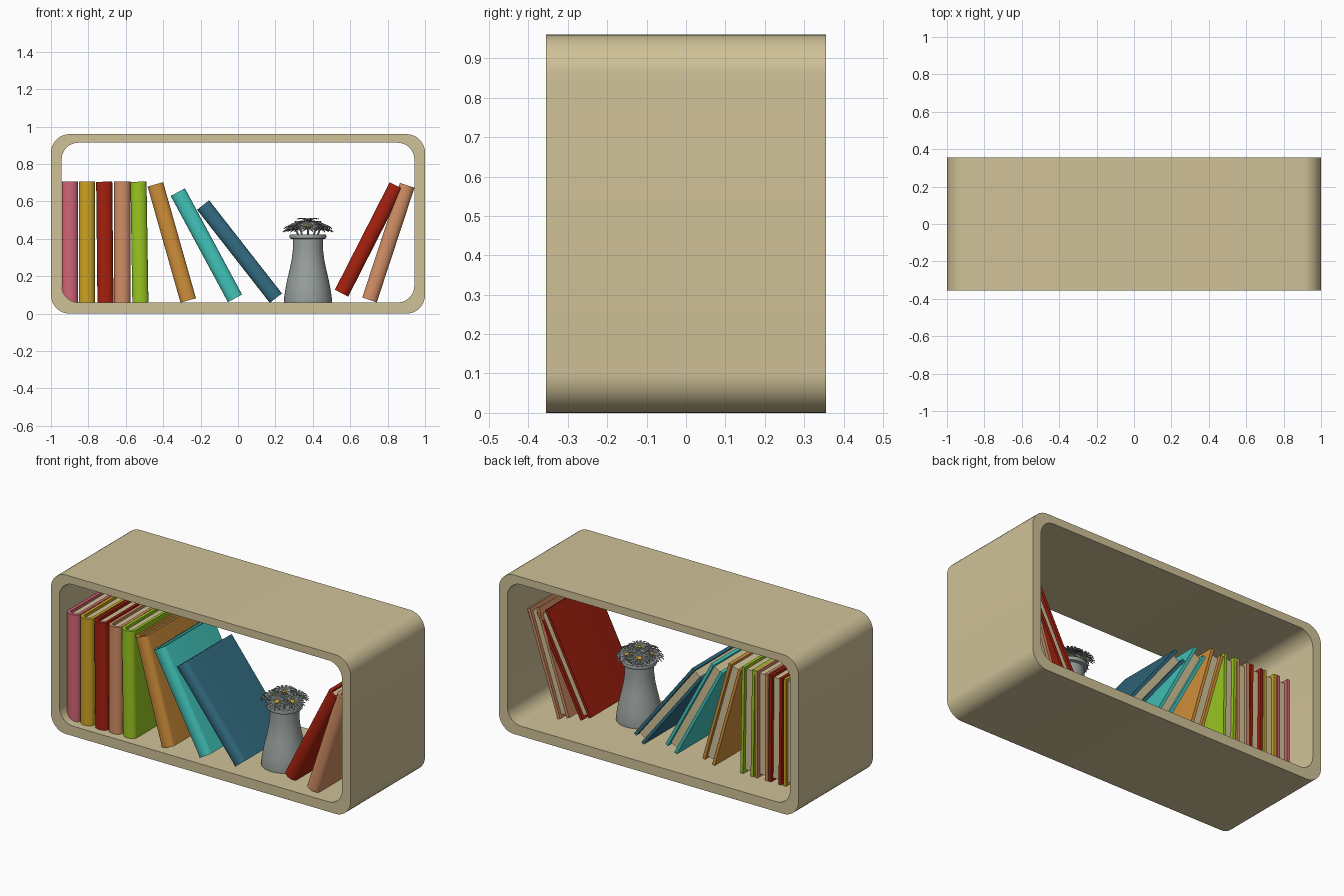
import bpy, bmesh, math, random
from mathutils import Matrix, Vector

if "Cube" in bpy.data.objects:
    bpy.data.objects.remove(bpy.data.objects["Cube"])

random.seed(4)


def material(name, r, g, b):
    m = bpy.data.materials.new(name)
    lin = [(c / 255 / 12.92) if c < 11 else ((c / 255 + 0.055) / 1.055) ** 2.4 for c in (r, g, b)]
    m.diffuse_color = (*lin, 1)
    m.use_nodes = True
    m.node_tree.nodes["Principled BSDF"].inputs["Base Color"].default_value = m.diffuse_color
    return m


MAT = {
    "beige": material("beige", 208, 194, 152),
    "pink": material("pink", 208, 102, 118),
    "mustard": material("mustard", 204, 163, 34),
    "red": material("dark red", 164, 32, 14),
    "tan": material("tan", 209, 142, 100),
    "green": material("green", 153, 198, 32),
    "orange": material("orange", 208, 143, 58),
    "teal": material("teal", 66, 196, 186),
    "blue": material("blue", 50, 108, 130),
    "grey": material("grey", 152, 160, 156),
}


def finish(name, bm, mats, angle=35):
    bmesh.ops.recalc_face_normals(bm, faces=bm.faces)
    me = bpy.data.meshes.new(name)
    bm.to_mesh(me)
    bm.free()
    for m in mats:
        me.materials.append(MAT[m])
    ob = bpy.data.objects.new(name, me)
    bpy.context.collection.objects.link(ob)
    bpy.ops.object.select_all(action='DESELECT')
    ob.select_set(True)
    bpy.context.view_layer.objects.active = ob
    bpy.ops.object.shade_smooth_by_angle(angle=math.radians(angle))
    return ob


def rounded_rect(x0, x1, z0, z1, r, seg=10):
    pts = []
    corners = [(x1 - r, z1 - r), (x0 + r, z1 - r), (x0 + r, z0 + r), (x1 - r, z0 + r)]
    for k, (cx, cz) in enumerate(corners):
        for i in range(seg + 1):
            a = math.pi / 2 * (k + i / seg)
            pts.append((cx + r * math.cos(a), cz + r * math.sin(a)))
    return pts


# Shelf: rounded rectangular tube, open front and back
bm = bmesh.new()
rings = []
for outline in (rounded_rect(-1, 1, 0, 0.96, 0.1), rounded_rect(-0.943, 0.943, 0.06, 0.914, 0.09)):
    for y in (-0.355, 0.355):
        rings.append([bm.verts.new((x, y, z)) for x, z in outline])
of, ob_, inf, inb = rings
for a, b in ((of, ob_), (inb, inf), (inf, of), (ob_, inb)):
    for i in range(len(a)):
        j = (i + 1) % len(a)
        bm.faces.new((a[i], a[j], b[j], b[i]))
finish("shelf", bm, ["beige"])


def prism(bm, left, right, z0, z1, mat):
    """Extrude the strip between two matching point rows up from z0 to z1."""
    rows = [[bm.verts.new((x, y, z)) for x, y in row] for z in (z0, z1) for row in (left, right)]
    lo_l, lo_r, hi_l, hi_r = rows
    faces = []
    for i in range(len(left) - 1):
        for a, b in ((lo_l, lo_r), (hi_l, hi_r), (lo_l, hi_l), (lo_r, hi_r)):
            faces.append(bm.faces.new((a[i], a[i + 1], b[i + 1], b[i])))
    for i in (0, -1):
        faces.append(bm.faces.new((lo_l[i], lo_r[i], hi_r[i], hi_l[i])))
    for f in faces:
        f.material_index = mat


def u_shape(hw, y_front, y_back, bulge, seg=12):
    arc = [(-hw * math.cos(math.pi * i / seg), y_front + bulge - bulge * math.sin(math.pi * i / seg))
           for i in range(seg + 1)]
    return [(-hw, y_back)] + arc + [(hw, y_back)]


def book(name, colour, x, z, tilt=0, w=0.086, h=0.645, d=0.475, y=-0.0725):
    t = 0.018
    bm = bmesh.new()
    # cover wraps round the curved spine
    outer = u_shape(w / 2, -d / 2, d / 2, 0.03)
    inner = u_shape(w / 2 - t, -d / 2 + t, d / 2, 0.022)
    prism(bm, outer, inner, -h / 2, h / 2, 0)
    # page block set back inside the cover
    page = u_shape(w / 2 - t, -d / 2 + t, d / 2 - 0.02, 0.022)
    half = len(page) // 2
    left, right = page[:half], page[:half:-1]
    prism(bm, left, right, -h / 2 + 0.018, h / 2 - 0.018, 1)
    ob = finish(name, bm, [colour, "beige"])
    ob.location = (x, y, z)
    ob.rotation_euler = (0, math.radians(tilt), 0)


# Books: upright row, leaning group, and right-hand pair
book("pink_book", "pink", -0.899, 0.383)
book("mustard_book", "mustard", -0.808, 0.383)
book("red_book", "red", -0.712, 0.383, -0.6)
book("tan_book", "tan", -0.619, 0.383)
book("green_book", "green", -0.527, 0.383, -0.9)
book("orange_leaning_book", "orange", -0.354, 0.381, -15.8)
book("teal_leaning_book", "teal", -0.169, 0.366, -28.3)
book("blue_leaning_book", "blue", 0.008, 0.332, -38, w=0.082, h=0.632, d=0.45, y=-0.065)
book("red_right_book", "red", 0.70, 0.397, 27, w=0.08)
book("tan_right_book", "tan", 0.804, 0.38, 18.2, w=0.082)

# Vase: lathed profile, hollow at the top
VX, VY = 0.374, -0.09
profile = [(0, 0.061), (0.128, 0.061), (0.129, 0.075), (0.121, 0.13), (0.109, 0.19), (0.097, 0.24),
           (0.087, 0.29), (0.081, 0.34), (0.08, 0.398), (0.096, 0.402), (0.1, 0.413), (0.096, 0.424),
           (0.074, 0.424), (0.07, 0.40), (0.072, 0.32), (0, 0.31)]
bm = bmesh.new()
vs = [bm.verts.new((r, 0, z)) for r, z in profile]
es = [bm.edges.new(p) for p in zip(vs, vs[1:])]
bmesh.ops.spin(bm, geom=vs + es, cent=(0, 0, 0), axis=(0, 0, 1), angle=2 * math.pi, steps=40)
bmesh.ops.remove_doubles(bm, verts=bm.verts, dist=0.0005)
finish("vase", bm, ["grey"], 40).location = (VX, VY, 0)


def daisy(name, x, y, z, tilt, heading):
    bm = bmesh.new()
    # two layers of slim petals curving upwards
    for layer, (count, length, rise) in enumerate(((16, 0.072, 0.012), (14, 0.062, 0.028))):
        for k in range(count):
            spin = Matrix.Rotation(2 * math.pi * (k + 0.5 * layer) / count + random.uniform(-0.06, 0.06), 4, 'Z')
            prev = None
            for u, hw in ((0.12, 0.003), (0.45, 0.0065), (0.8, 0.0065), (1.0, 0.002)):
                zz = rise * math.sin(u * 2.2)
                row = [bm.verts.new(spin @ Vector((u * length, s * hw, zz + c)))
                       for s, c in ((-1, 0.002), (0, -0.001), (1, 0.002))]
                if prev:
                    for i in range(2):
                        bm.faces.new((prev[i], row[i], row[i + 1], prev[i + 1]))
                prev = row
    # stem
    bmesh.ops.create_cone(bm, cap_ends=True, segments=8, radius1=0.005, radius2=0.005, depth=0.1,
                          matrix=Matrix.Translation((0, 0, -0.048)))
    # yellow centre
    old = set(bm.faces)
    bmesh.ops.create_uvsphere(bm, u_segments=12, v_segments=8, radius=0.015,
                              matrix=Matrix.Translation((0, 0, 0.01)) @ Matrix.Diagonal((1, 1, 0.7, 1)))
    for f in bm.faces:
        f.material_index = 0 if f in old else 1
    ob = finish(name, bm, ["grey", "mustard"])
    axis = Vector((-math.sin(heading), math.cos(heading), 0))
    ob.matrix_world = Matrix.Translation((x, y, z)) @ Matrix.Rotation(math.radians(tilt), 4, axis)


# Bunch of daisies: one in the middle, a ring tilted outwards
daisy("daisy_middle", VX, VY, 0.482, 0, 0)
for i in range(5):
    a = math.radians(-90 + 72 * i)
    daisy(f"daisy_{i + 1}", VX + 0.068 * math.cos(a), VY + 0.068 * math.sin(a), 0.453, 22, a)
